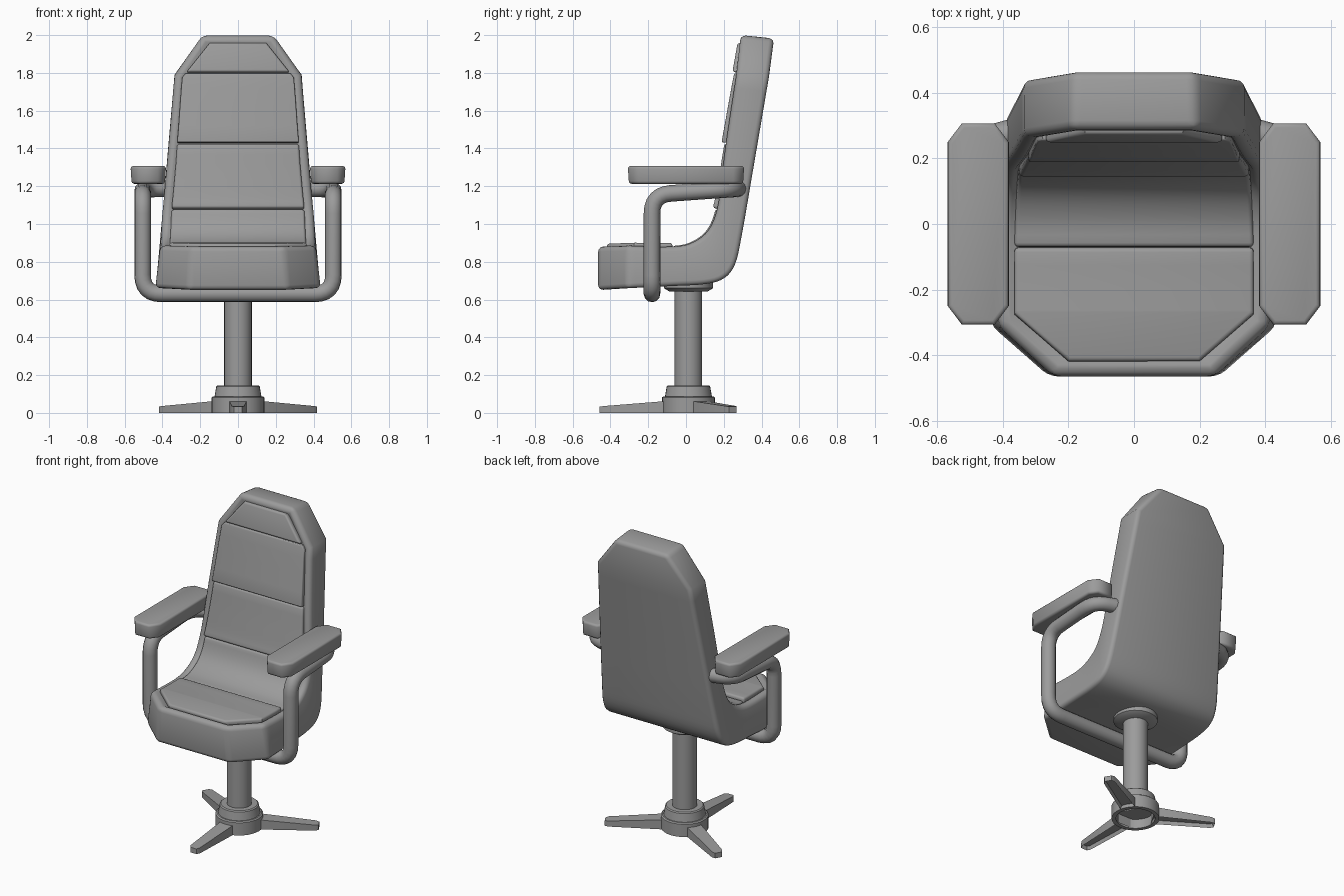
import bpy, bmesh, math
from mathutils import Vector, Matrix

if "Cube" in bpy.data.objects:
    bpy.data.objects.remove(bpy.data.objects["Cube"])

GREY = bpy.data.materials.new("dark_grey")
GREY.diffuse_color = (.33, .33, .33, 1)
GREY.use_nodes = True
GREY.node_tree.nodes["Principled BSDF"].inputs["Base Color"].default_value = GREY.diffuse_color


def finish(name, bm, angle=35):
    bmesh.ops.recalc_face_normals(bm, faces=bm.faces)
    me = bpy.data.meshes.new(name)
    bm.to_mesh(me)
    bm.free()
    me.materials.append(GREY)
    ob = bpy.data.objects.new(name, me)
    bpy.context.collection.objects.link(ob)
    bpy.ops.object.select_all(action='DESELECT')
    ob.select_set(True)
    bpy.context.view_layer.objects.active = ob
    bpy.ops.object.shade_smooth_by_angle(angle=math.radians(angle))
    return ob


def bevel_sharp(bm, width, segs, limit=55):
    bmesh.ops.recalc_face_normals(bm, faces=bm.faces)
    edges = [e for e in bm.edges if e.calc_face_angle(0) > math.radians(limit)]
    bmesh.ops.bevel(bm, geom=edges, offset=width, segments=segs, profile=0.5,
                    affect='EDGES', clamp_overlap=True)


def loft(rings):
    """Closed solid through equal-length rings; also returns faces on each ring's first side."""
    bm = bmesh.new()
    rows = [[bm.verts.new(p) for p in r] for r in rings]
    first = []
    for a, b in zip(rows, rows[1:]):
        for i in range(len(a)):
            j = (i + 1) % len(a)
            f = bm.faces.new((a[i], a[j], b[j], b[i]))
            if i == 0:
                first.append(f)
    bm.faces.new(rows[0][::-1])
    bm.faces.new(rows[-1])
    bmesh.ops.recalc_face_normals(bm, faces=bm.faces)
    return bm, first


def lathe(name, profile, y, segs=32):
    bm = bmesh.new()
    vs = [bm.verts.new((r, 0, z)) for r, z in profile]
    es = [bm.edges.new(p) for p in zip(vs, vs[1:])]
    bmesh.ops.spin(bm, geom=vs + es, cent=(0, 0, 0), axis=(0, 0, 1),
                   angle=2 * math.pi, steps=segs)
    bmesh.ops.remove_doubles(bm, verts=bm.verts, dist=1e-4)
    bmesh.ops.translate(bm, verts=bm.verts, vec=(0, y, 0))
    return finish(name, bm)


# Shell stations from seat front to headrest: inner y,z / outer y,z / inner, outer half width
ST = [Vector(s) for s in (
    (-.465, .88, -.465, .65, .245, .26), (-.31, .885, -.31, .66, .412, .438),
    (-.07, .88, -.07, .672, .412, .436), (.04, .905, .10, .682, .409, .434),
    (.12, .97, .20, .712, .404, .431), (.165, 1.08, .26, .788, .398, .424),
    (.187, 1.23, .297, .95, .384, .408), (.212, 1.43, .359, 1.31, .366, .378),
    (.266, 1.79, .441, 1.79, .336, .336), (.29, 2.0, .466, 1.982, .19, .185))]


def station(t):
    i = min(int(t), 8)
    u = t - i
    b, c = ST[i], ST[i + 1]
    if i in (0, 8):
        return b.lerp(c, u)
    a, d = ST[max(i - 1, 1)], ST[min(i + 2, 8)]
    return .5 * (2 * b + (c - a) * u + (2 * a - 5 * b + 4 * c - d) * u ** 2
                 + (3 * b - a - 3 * c + d) * u ** 3)


# Seat and back shell with a shallow recess inside the rim
rings = []
for t in [0] + [1 + k / 4 for k in range(29)] + [9]:
    iy, iz, oy, oz, wi, wo = station(t)
    rings.append([(-wi, iy, iz), (wi, iy, iz), (wo, oy, oz), (-wo, oy, oz)])
bm, inner = loft(rings)
bmesh.ops.inset_region(bm, faces=inner, thickness=.036, use_even_offset=True)
bmesh.ops.inset_region(bm, faces=inner, thickness=.018, depth=-.012, use_even_offset=True)
bevel_sharp(bm, .026, 3, 40)
finish("seat_shell", bm)

# Padded panels lying in the recess
WID = [(.30, .20), (1.2, .365), (2, .365), (5, .352), (7, .322), (7.93, .295), (8.8, .15)]


def half_width(t):
    for (a, wa), (b, wb) in zip(WID, WID[1:]):
        if t <= b:
            return wa + (wb - wa) * (t - a) / (b - a)
    return WID[-1][1]


def panel(name, t0, t1, h0, h1):
    ts = sorted({t0, t1} | {k / 4 for k in range(5, 33) if t0 < k / 4 < t1}
                | {t for t, _ in WID if t0 < t < t1})
    rows = []
    for t in ts:
        s = station(t)
        d = station(min(t + .02, 9)) - station(t - .02)
        n = Vector((0, -d[1], d[0])).normalized()
        p = Vector((0, s[0], s[1]))
        w = half_width(t)
        h = h0 + (h1 - h0) * (t - t0) / (t1 - t0)
        top, low, x = p + n * h, p - n * .025, Vector((w, 0, 0))
        rows.append([top - x, top + x, low + x, low - x])
    bm, _ = loft(rows)
    bevel_sharp(bm, .013, 3)
    finish(name, bm)


panel("seat_cushion", .30, 1.99, .014, .02)
panel("lumbar_cushion", 2.0, 4.98, .004, .008)
panel("lower_back_cushion", 5.0, 6.98, .024, .008)
panel("upper_back_cushion", 7.0, 8.03, .024, .012)
panel("head_cushion", 8.06, 8.8, .022, .012)


# Tube frame: one bar under the seat, up both sides and back into the backrest
def rounded(pts, r):
    pts = [Vector(p) for p in pts]
    out = [pts[0]]
    for a, b, c in zip(pts, pts[1:], pts[2:]):
        p = b + (a - b).normalized() * min(r, (a - b).length * .48)
        q = b + (c - b).normalized() * min(r, (c - b).length * .48)
        out += [p.lerp(b, k / 6).lerp(b.lerp(q, k / 6), k / 6) for k in range(7)]
    return out + [pts[-1]]


half = [(.505, -.18, .63), (.505, -.18, 1.155), (.505, .24, 1.185), (.34, .285, 1.187)]
path = rounded([(-x, y, z) for x, y, z in half[::-1]] + half, .10)
cu = bpy.data.curves.new("arm_frame", 'CURVE')
cu.dimensions = '3D'
cu.bevel_depth = .044
cu.bevel_resolution = 4
cu.use_fill_caps = True
cu.materials.append(GREY)
sp = cu.splines.new('POLY')
sp.points.add(len(path) - 1)
for pt, co in zip(sp.points, path):
    pt.co = (*co, 1)
frame = bpy.data.objects.new("arm_frame", cu)
bpy.context.collection.objects.link(frame)
bpy.ops.object.select_all(action='DESELECT')
frame.select_set(True)
bpy.context.view_layer.objects.active = frame
bpy.ops.object.convert(target='MESH')

# Armrest pads: long octagons
for side, sx in (("left", -1), ("right", 1)):
    rows = []
    for z, g in ((1.213, .006), (1.307, 0)):
        q = [(.05, .308 - g), (.094 - g, .25), (.094 - g, -.25), (.05, -.308 + g)]
        q += [(-x, y) for x, y in q[::-1]]
        rows.append([(sx * .475 + x, y, z) for x, y in q])
    bm, _ = loft(rows)
    bevel_sharp(bm, .014, 3)
    finish(side + "_armrest", bm, 55)

# Column, seat flange and hollow hub
CY = .013
lathe("column", [(0, .08), (.073, .08), (.073, .66), (0, .66)], CY)
lathe("seat_flange", [(0, .642), (.10, .642), (.13, .66), (.13, .69), (0, .69)], CY)
lathe("hub", [(.115, .06), (.115, 0), (.14, 0), (.14, .082), (.132, .088), (.124, .088),
              (.115, .14), (.108, .146), (0, .146), (0, .06), (.115, .06)], CY)

# Three tapering feet, hollow underneath
for i, name in enumerate(("front_foot", "right_foot", "left_foot")):
    rows = [[(-w, -r, h), (w, -r, h), (w, -r, 0), (-w, -r, 0)]
            for r, w, h in ((.10, .046, .064), (.45, .033, .036), (.470, .022, .033))]
    bm, _ = loft(rows)
    under = [f for f in bm.faces if f.normal.z < -.9]
    bmesh.ops.inset_region(bm, faces=under, thickness=.008, use_even_offset=True)
    bmesh.ops.translate(bm, verts=list({v for f in under for v in f.verts}), vec=(0, 0, .022))
    bmesh.ops.transform(bm, verts=bm.verts, matrix=Matrix.Translation((0, CY, 0))
                        @ Matrix.Rotation(i * 2 * math.pi / 3, 4, 'Z'))
    finish(name, bm, 30)
